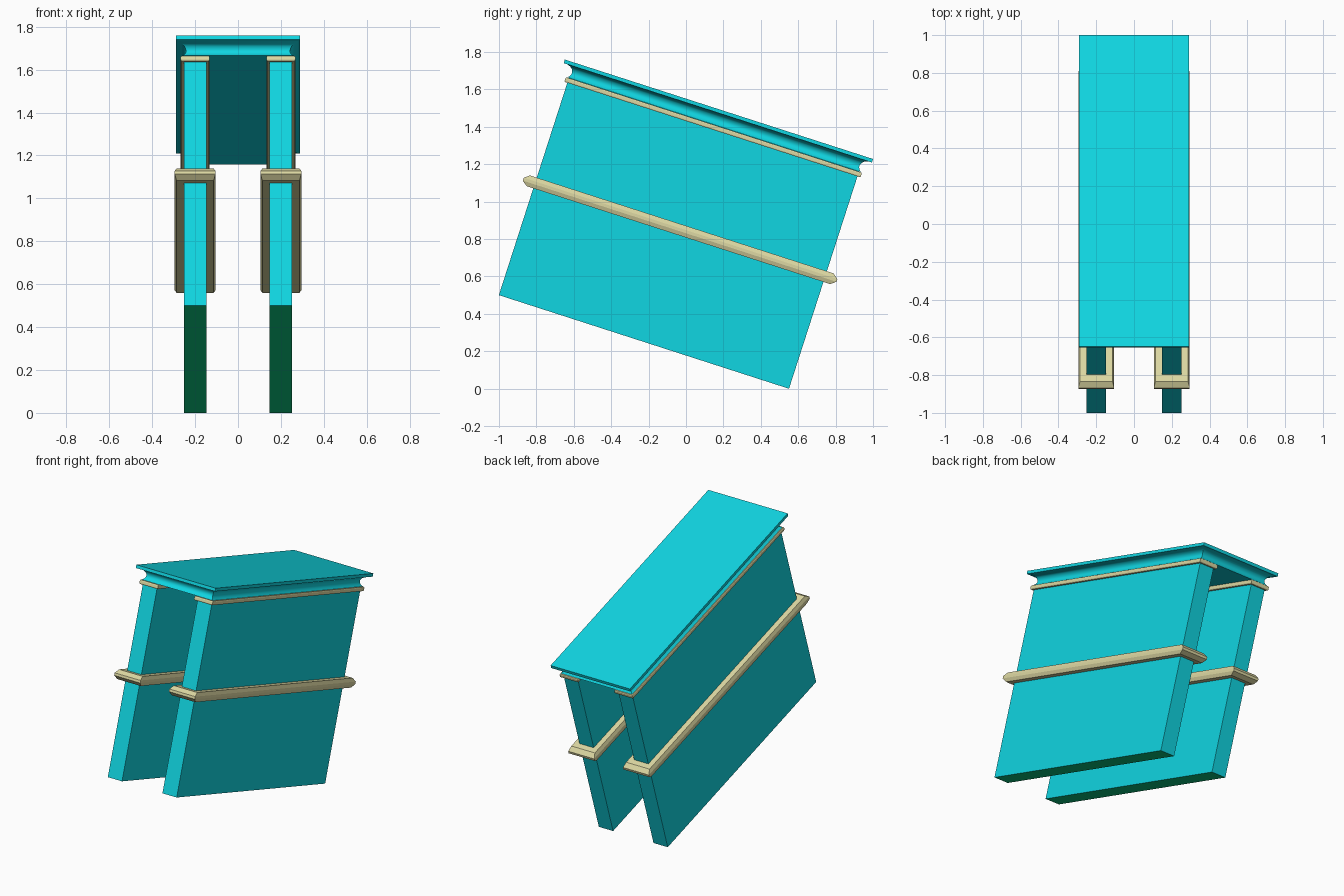
import bpy, bmesh, math
from mathutils import Matrix

if "Cube" in bpy.data.objects:
    bpy.data.objects.remove(bpy.data.objects["Cube"])

TILT = -math.atan2(0.5, 1.55)
# Everything is built upright, then leaned back as one piece
PLACE = Matrix.Translation((0, -0.225, 0.25)) @ Matrix.Rotation(TILT, 4, 'X')
HALF_L = 0.815    # half length of a wall panel


def srgb(r, g, b):
    f = lambda c: c / 12.92 if c < 0.04045 else ((c + 0.055) / 1.055) ** 2.4
    return (f(r / 255), f(g / 255), f(b / 255), 1)


def material(name, color):
    m = bpy.data.materials.new(name)
    m.diffuse_color = color
    m.use_nodes = True
    m.node_tree.nodes["Principled BSDF"].inputs["Base Color"].default_value = m.diffuse_color
    return m


cyan = material("cyan", srgb(16, 214, 226))
green = material("green", srgb(12, 212, 136))
gold = material("pale gold", srgb(222, 217, 163))


def loft(name, cx, hx, hy, profile, mats):
    """Stack rectangles; profile rows are (x offset, y offset, height)."""
    bm = bmesh.new()
    rings = []
    for ox, oy, z in profile:
        x, y = hx + ox, hy + oy
        rings.append([bm.verts.new((cx + sx * x, sy * y, z))
                      for sx, sy in ((-1, -1), (1, -1), (1, 1), (-1, 1))])
    for a, b in zip(rings, rings[1:]):
        for i in range(4):
            j = (i + 1) % 4
            bm.faces.new((a[i], a[j], b[j], b[i]))
    bottom = bm.faces.new(rings[0][::-1])
    bm.faces.new(rings[-1])
    if len(mats) > 1:
        bottom.material_index = 1
    bmesh.ops.recalc_face_normals(bm, faces=bm.faces)
    bm.transform(PLACE)
    me = bpy.data.meshes.new(name)
    bm.to_mesh(me)
    bm.free()
    for m in mats:
        me.materials.append(m)
    ob = bpy.data.objects.new(name, me)
    bpy.context.collection.objects.link(ob)
    return ob


for side, cx in (("left", -0.2), ("right", 0.2)):
    # Wall panel with a green underside
    loft(side + "_panel", cx, 0.052, HALF_L, [(0, 0, 0), (0, 0, 1.222)], [cyan, green])
    # Wide bevelled band around the middle
    loft(side + "_middle_band", cx, 0.05, HALF_L,
         [(0.036, 0.038, 0.600), (0.045, 0.066, 0.622),
          (0.045, 0.066, 0.638), (0.036, 0.038, 0.660)], [gold])
    # Thin band under the cornice
    loft(side + "_top_band", cx, 0.05, HALF_L,
         [(0.014, 0.014, 1.193), (0.017, 0.017, 1.199),
          (0.017, 0.017, 1.213), (0.014, 0.014, 1.219)], [gold])

# Hollow-moulded cornice joining the panels
cove = [(0.010, 1.221), (0.0, 1.229), (-0.007, 1.243), (-0.007, 1.256),
        (0.0, 1.270), (0.012, 1.280), (0.034, 1.288)]
cornice = loft("cornice", 0, 0.25, HALF_L, [(o, o, z) for o, z in cove], [cyan])
bpy.context.view_layer.objects.active = cornice
cornice.select_set(True)
bpy.ops.object.shade_smooth_by_angle(angle=math.radians(40))

# Flat lid
loft("lid_plate", 0, 0.29, 0.866, [(0, 0, 1.287), (0, 0, 1.307)], [cyan])
